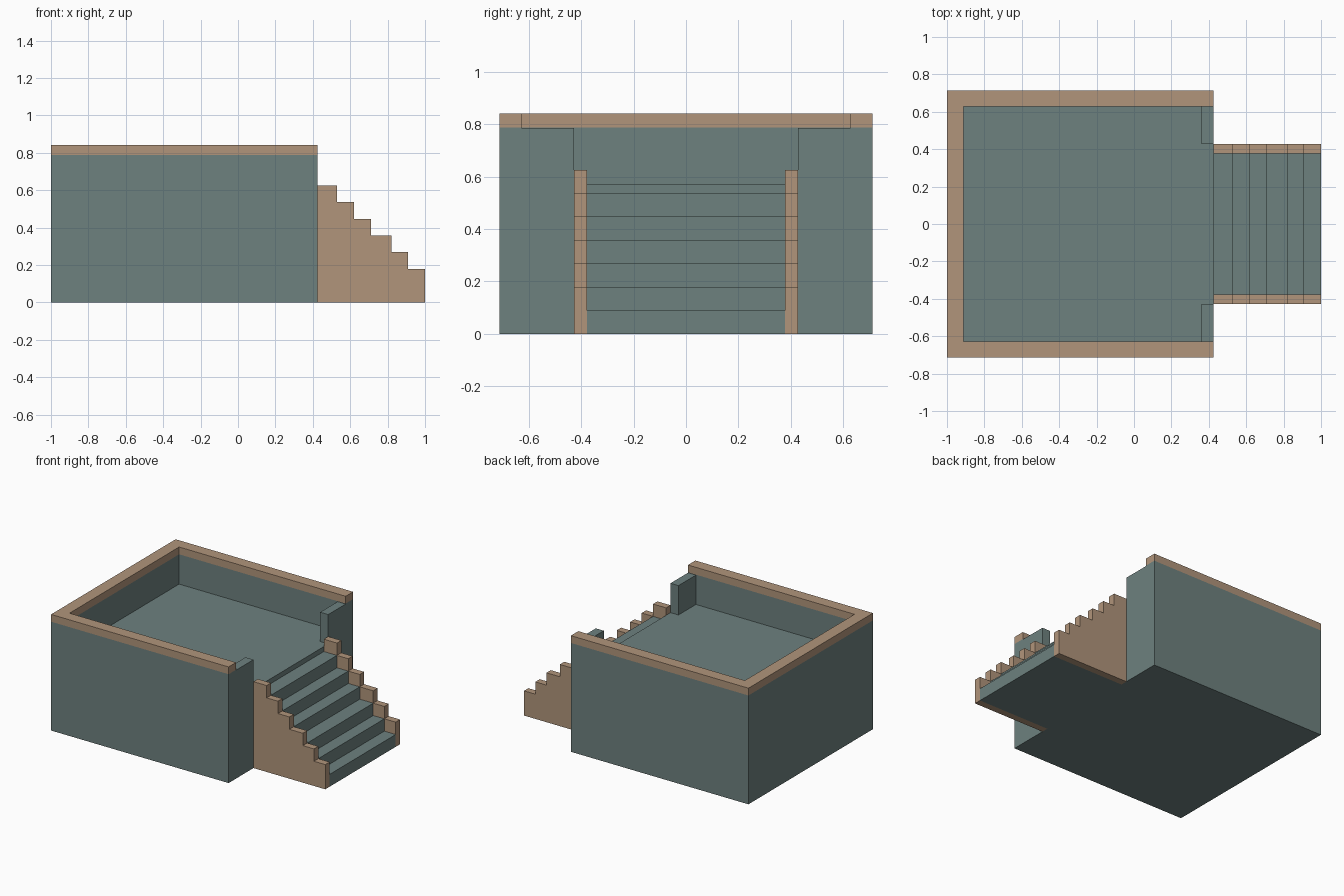
import bpy
import bmesh
from mathutils import Vector

cube = bpy.data.objects.get("Cube")
if cube:
    bpy.data.objects.remove(cube, do_unlink=True)


def make_material(name, color):
    mat = bpy.data.materials.new(name)
    mat.use_nodes = True
    mat.diffuse_color = color
    mat.node_tree.nodes["Principled BSDF"].inputs["Base Color"].default_value = color
    return mat


teal = make_material("grey_teal_plaster", (0.155, 0.22, 0.212, 1))
tan = make_material("tan_stone", (0.44, 0.3, 0.198, 1))


def prism(name, outline, start, depth, mat):
    """Extrude a closed outline of 3D points from start along depth."""
    bm = bmesh.new()
    face = bm.faces.new([bm.verts.new(Vector(p) + Vector(start)) for p in outline])
    grown = bmesh.ops.extrude_face_region(bm, geom=[face])["geom"]
    moved = [v for v in grown if isinstance(v, bmesh.types.BMVert)]
    bmesh.ops.translate(bm, verts=moved, vec=depth)
    bmesh.ops.recalc_face_normals(bm, faces=bm.faces)
    mesh = bpy.data.meshes.new(name)
    bm.to_mesh(mesh)
    bm.free()
    mesh.materials.append(mat)
    obj = bpy.data.objects.new(name, mesh)
    bpy.context.collection.objects.link(obj)
    return obj


def box(name, x0, x1, y0, y1, z0, z1, mat):
    base = [(x0, y0, 0), (x1, y0, 0), (x1, y1, 0), (x0, y1, 0)]
    return prism(name, base, (0, 0, z0), (0, 0, z1 - z0), mat)


# Main dimensions
BACK, EDGE, HALF = -1.0, 0.424, 0.713
INNER_X, INNER_Y = -0.912, 0.628
FLOOR, WALL_TOP, CAP_TOP = 0.573, 0.789, 0.842
STAIR_OUT, STAIR_IN = 0.428, 0.378
RISE = 0.0895
STEP_X = [EDGE, 0.529, 0.62, 0.712, 0.82, 0.909, 1.0]

# Raised platform
box("platform", BACK, EDGE, -HALF, HALF, 0, FLOOR, teal)

# Three-sided parapet with its stone coping
u_shape = [(EDGE, -HALF, 0), (EDGE, -INNER_Y, 0), (INNER_X, -INNER_Y, 0),
           (INNER_X, INNER_Y, 0), (EDGE, INNER_Y, 0), (EDGE, HALF, 0),
           (BACK, HALF, 0), (BACK, -HALF, 0)]
prism("parapet", u_shape, (0, 0, FLOOR), (0, 0, WALL_TOP - FLOOR), teal)
prism("coping", u_shape, (0, 0, WALL_TOP), (0, 0, CAP_TOP - WALL_TOP), tan)

# Short wall returns either side of the entrance
for side, sign in (("left", 1), ("right", -1)):
    y0, y1 = sorted((sign * STAIR_OUT, sign * INNER_Y))
    box("entrance_wall_" + side, 0.36, EDGE, y0, y1, FLOOR, WALL_TOP - 0.003, teal)


def stair_outline(lift):
    """Stepped side profile, raised by a number of risers."""
    points = [(EDGE, 0, 0)]
    for i in range(len(STEP_X) - 1):
        z = RISE * (len(STEP_X) - 1 - i + lift)
        points += [(STEP_X[i], 0, z), (STEP_X[i + 1], 0, z)]
    return points + [(STEP_X[-1], 0, 0)]


# Stairs and their stepped side walls
prism("stairs", stair_outline(0), (0, -STAIR_IN, 0), (0, 2 * STAIR_IN, 0), teal)
for side, y in (("left", STAIR_IN), ("right", -STAIR_OUT)):
    prism("stair_wall_" + side, stair_outline(1), (0, y, 0),
          (0, STAIR_OUT - STAIR_IN, 0), tan)
